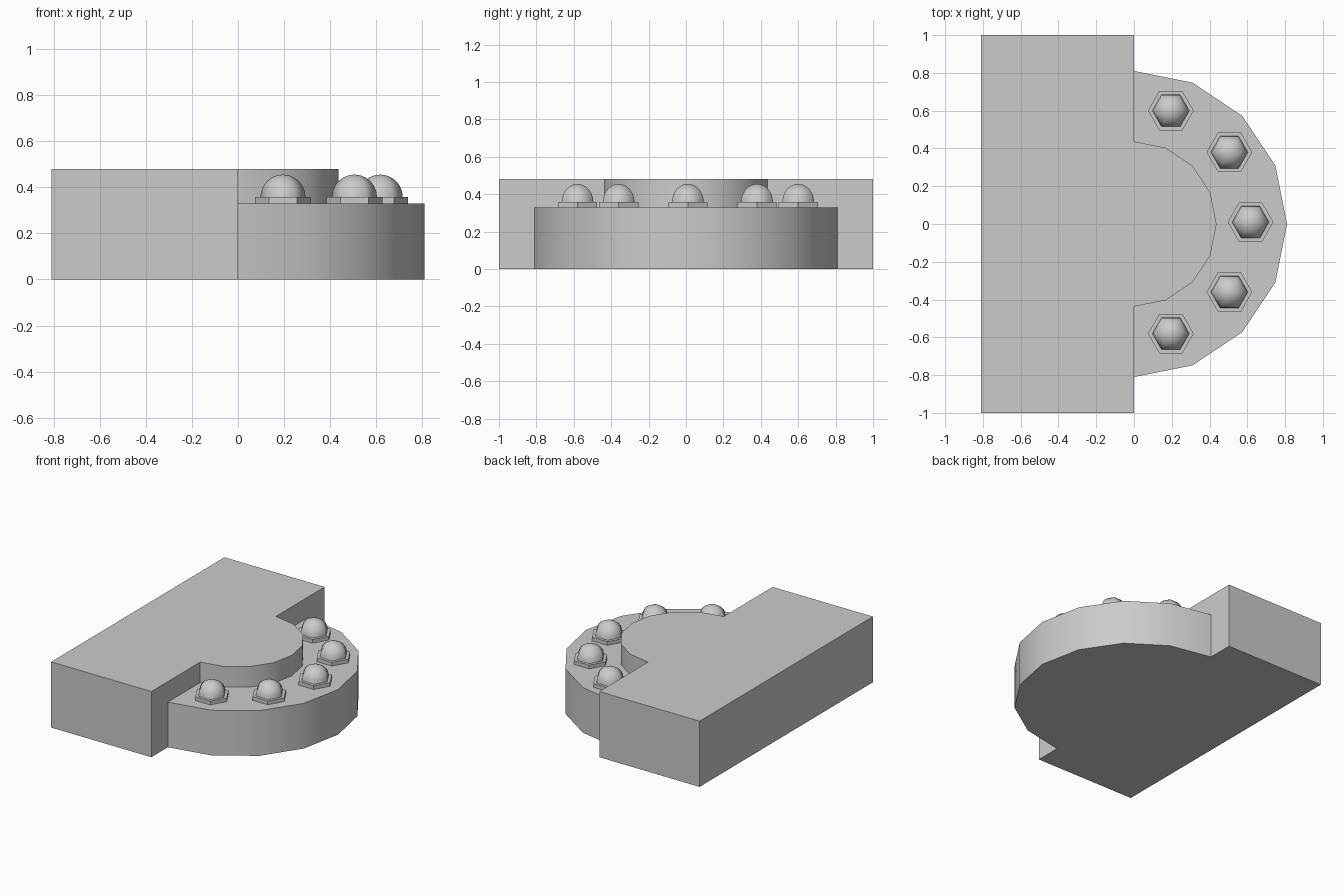
import bpy, bmesh
from math import sin, cos, pi

if "Cube" in bpy.data.objects:
    bpy.data.objects.remove(bpy.data.objects["Cube"])

HUB_Z, LEDGE_Z = 0.48, 0.33
R_OUT, R_IN, DEPTH = 0.81, 0.437, 0.81


def finish(bm, name):
    bmesh.ops.recalc_face_normals(bm, faces=bm.faces)
    mesh = bpy.data.meshes.new(name)
    bm.to_mesh(mesh)
    bm.free()
    obj = bpy.data.objects.new(name, mesh)
    bpy.context.collection.objects.link(obj)
    return obj


def half_ring(bm, r, z):
    # Half of a 16-sided circle, from +y round through +x to -y
    return [bm.verts.new((r * sin(pi * i / 8), r * cos(pi * i / 8), z)) for i in range(9)]


# Body: rectangular block, half-round hub and lower half-round flange
bm = bmesh.new()
out_lo, out_hi = half_ring(bm, R_OUT, 0), half_ring(bm, R_OUT, LEDGE_Z)
in_lo, in_hi = half_ring(bm, R_IN, LEDGE_Z), half_ring(bm, R_IN, HUB_Z)
corners = ((0, -1), (-DEPTH, -1), (-DEPTH, 1), (0, 1))
lo = [bm.verts.new((x, y, 0)) for x, y in corners]
hi = [bm.verts.new((x, y, HUB_Z)) for x, y in corners]

bm.faces.new(out_lo + lo)
bm.faces.new(in_hi + hi)
bm.faces.new(out_hi + in_lo[::-1])
for a, b in ((out_lo, out_hi), (in_lo, in_hi)):
    for i in range(8):
        bm.faces.new((a[i], a[i + 1], b[i + 1], b[i])).smooth = True
for i in range(3):
    bm.faces.new((lo[i], lo[i + 1], hi[i + 1], hi[i]))
for end, c in ((0, 3), (8, 0)):
    bm.faces.new((lo[c], hi[c], in_hi[end], in_lo[end], out_hi[end], out_lo[end]))
finish(bm, "body")


# Bolts: flat hexagonal collar with a smooth six-sided dome
def bolt(name, x, y):
    bm = bmesh.new()
    base, r, steps = 0.357, 0.098, 6
    profile = [(0.121, LEDGE_Z), (0.121, base)]
    profile += [(r * cos(pi / 2 * k / steps), base + r * sin(pi / 2 * k / steps))
                for k in range(steps)]
    rings = [[bm.verts.new((pr * cos(pi * i / 3), pr * sin(pi * i / 3), z)) for i in range(6)]
             for pr, z in profile]
    tip = bm.verts.new((0, 0, base + r))
    bm.faces.new(rings[0])
    for k in range(len(rings) - 1):
        for i in range(6):
            j = (i + 1) % 6
            f = bm.faces.new((rings[k][i], rings[k][j], rings[k + 1][j], rings[k + 1][i]))
            f.smooth = k >= 2
    for i in range(6):
        bm.faces.new((rings[-1][i], rings[-1][(i + 1) % 6], tip)).smooth = True
    finish(bm, name).location = (x, y, 0)


for n, (x, y) in enumerate(((0.195, 0.60), (0.505, 0.38), (0.617, 0.01),
                            (0.505, -0.36), (0.195, -0.58))):
    bolt(f"bolt_{n + 1}", x, y)
